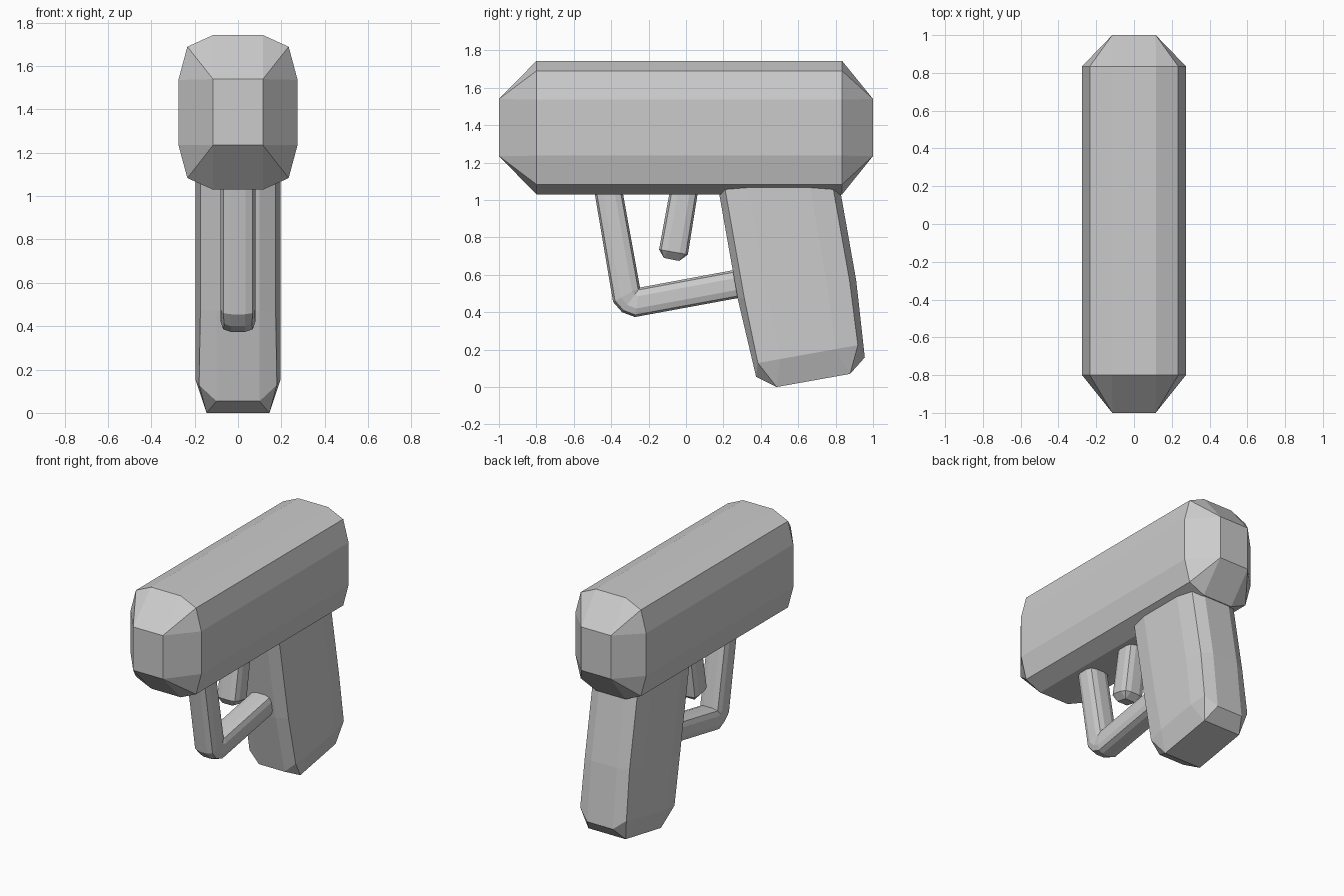
import bpy, bmesh
from mathutils import Vector

if "Cube" in bpy.data.objects:
    bpy.data.objects.remove(bpy.data.objects["Cube"])


def section(p, q, half_width, f=0.42, g=0.85, lift=(0, 0)):
    """12-sided rounded ring spanning p to q in the YZ plane."""
    p, q = Vector(p), Vector(q)
    mid, half = (p + q) / 2, (q - p) / 2
    quarter = [(f, 1), (g, g), (1, f)]
    uv = quarter + [(x, -u) for x, u in quarter[::-1]]
    uv += [(-x, u) for x, u in uv[::-1]]
    pts = []
    for x, u in uv:
        yz = mid + half * u
        if abs(u) < 1:
            yz = yz + Vector(lift)
        pts.append(Vector((x * half_width, yz.x, yz.y)))
    return pts


def tip(p, q, half_width):
    """End rectangle: each rounded corner collapses to one point."""
    return section(p, q, half_width, 1, 1)


def loft(name, rings):
    """Skin the rings into a closed, flat-shaded solid."""
    bm = bmesh.new()
    vs = [[bm.verts.new(c) for c in ring] for ring in rings]
    for a, b in zip(vs, vs[1:]):
        for i in range(12):
            j = (i + 1) % 12
            bm.faces.new((a[i], a[j], b[j], b[i]))
    bm.faces.new(vs[0])
    bm.faces.new(vs[-1])
    bmesh.ops.remove_doubles(bm, verts=bm.verts[:], dist=0.0005)
    bmesh.ops.recalc_face_normals(bm, faces=bm.faces[:])
    mesh = bpy.data.meshes.new(name)
    bm.to_mesh(mesh)
    bm.free()
    obj = bpy.data.objects.new(name, mesh)
    bpy.context.collection.objects.link(obj)
    return obj


# Barrel body with tapered ends
loft("barrel", [
    tip((-1.0, 1.235), (-1.0, 1.54), 0.115),
    section((-0.8, 1.03), (-0.8, 1.743), 0.275),
    section((0.835, 1.03), (0.835, 1.743), 0.275),
    tip((1.0, 1.235), (1.0, 1.54), 0.115),
])

# Slanted grip, slightly kinked, with a chamfered foot
loft("grip", [
    section((0.157, 1.15), (0.793, 1.23), 0.195, 0.51, 0.89),
    section((0.277, 0.47), (0.91, 0.57), 0.195, 0.51, 0.89),
    section((0.375, 0.054), (0.956, 0.158), 0.195, 0.51, 0.92, lift=(-0.014, 0.07)),
    tip((0.485, 0.0), (0.877, 0.07), 0.145),
])

# Guard: post, chamfered elbow, bar running into the grip
inner = (-0.246, 0.532)
loft("trigger_guard", [
    section((-0.349, 1.10), (-0.499, 1.10), 0.08),
    section(inner, (-0.39, 0.455), 0.08),
    section(inner, (-0.342, 0.40), 0.075),
    section(inner, (-0.273, 0.374), 0.08),
    section((0.40, 0.652), (0.40, 0.498), 0.08),
])

# Trigger
loft("trigger", [
    section((-0.077, 1.10), (0.073, 1.10), 0.08),
    section((-0.144, 0.735), (0.010, 0.708), 0.08),
    tip((-0.118, 0.690), (-0.036, 0.674), 0.04),
])
